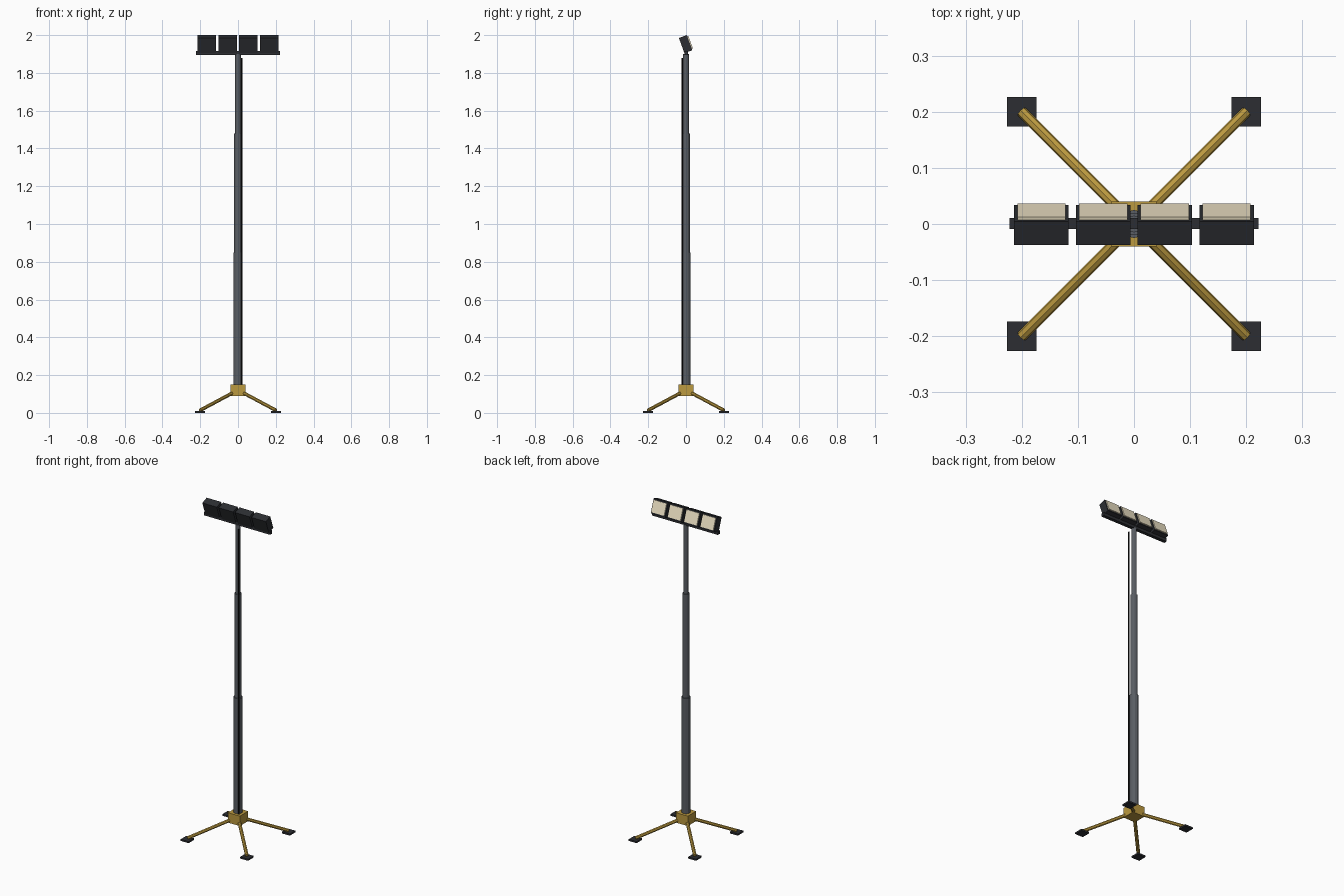
import bpy
from math import radians, sin, cos
from mathutils import Vector

if "Cube" in bpy.data.objects:
    bpy.data.objects.remove(bpy.data.objects["Cube"])


def material(name, rgb):
    m = bpy.data.materials.new(name)
    m.diffuse_color = (*rgb, 1)
    m.use_nodes = True
    m.node_tree.nodes["Principled BSDF"].inputs["Base Color"].default_value = m.diffuse_color
    return m


YELLOW = material("yellow_paint", (0.50, 0.32, 0.05))
STEEL = material("mast_steel", (0.10, 0.11, 0.125))
DARK = material("dark_housing", (0.025, 0.027, 0.032))
BLACK = material("cable_rubber", (0.006, 0.006, 0.006))
GLOW = material("lamp_lens", (0.85, 0.76, 0.56))


def box(name, loc, size, mat, tilt=0.0):
    bpy.ops.mesh.primitive_cube_add(size=1, location=loc)
    o = bpy.context.object
    o.name = name
    o.scale = size
    o.rotation_euler.x = tilt
    o.data.materials.append(mat)
    return o


def rod(name, a, b, r, sides, mat):
    a, b = Vector(a), Vector(b)
    d = b - a
    bpy.ops.mesh.primitive_cylinder_add(vertices=sides, radius=r, depth=d.length,
                                        location=(a + b) / 2)
    o = bpy.context.object
    o.name = name
    o.rotation_euler = d.to_track_quat('Z', 'Y').to_euler()
    o.data.materials.append(mat)
    return o


# Base hub, four splayed legs and foot pads
box("base_hub", (0, 0, 0.12), (0.08, 0.08, 0.06), YELLOW)
for sx in (-1, 1):
    for sy in (-1, 1):
        rod("leg", (0.03 * sx, 0.03 * sy, 0.105), (0.2 * sx, 0.2 * sy, 0.014), 0.01, 8, YELLOW)
        box("foot_pad", (0.2 * sx, 0.2 * sy, 0.005), (0.053, 0.053, 0.01), DARK)

# Telescopic mast
for name, z0, z1, r in (("mast_lower", 0.14, 0.85, 0.025),
                        ("mast_middle", 0.84, 1.48, 0.02),
                        ("mast_upper", 1.47, 1.90, 0.015)):
    rod(name, (0, 0, z0), (0, 0, z1), r, 12, STEEL)

# Power cable alongside the mast
rod("cable", (0.02, -0.02, 0.14), (0.02, -0.02, 1.88), 0.004, 6, BLACK)

# Lamp bar and four tilted lamps
box("lamp_bar", (0, 0.001, 1.906), (0.444, 0.02, 0.02), DARK)
tilt = radians(20)
depth = 0.045
for i in range(4):
    x = -0.165 + 0.11 * i
    c = Vector((x, -0.002, 1.9525))
    normal = Vector((0, cos(tilt), sin(tilt)))
    box("lamp_housing", c, (0.097, depth, 0.085), DARK, tilt)
    box("lamp_lens", c + normal * (depth / 2 + 0.002), (0.086, 0.008, 0.07), GLOW, tilt)
